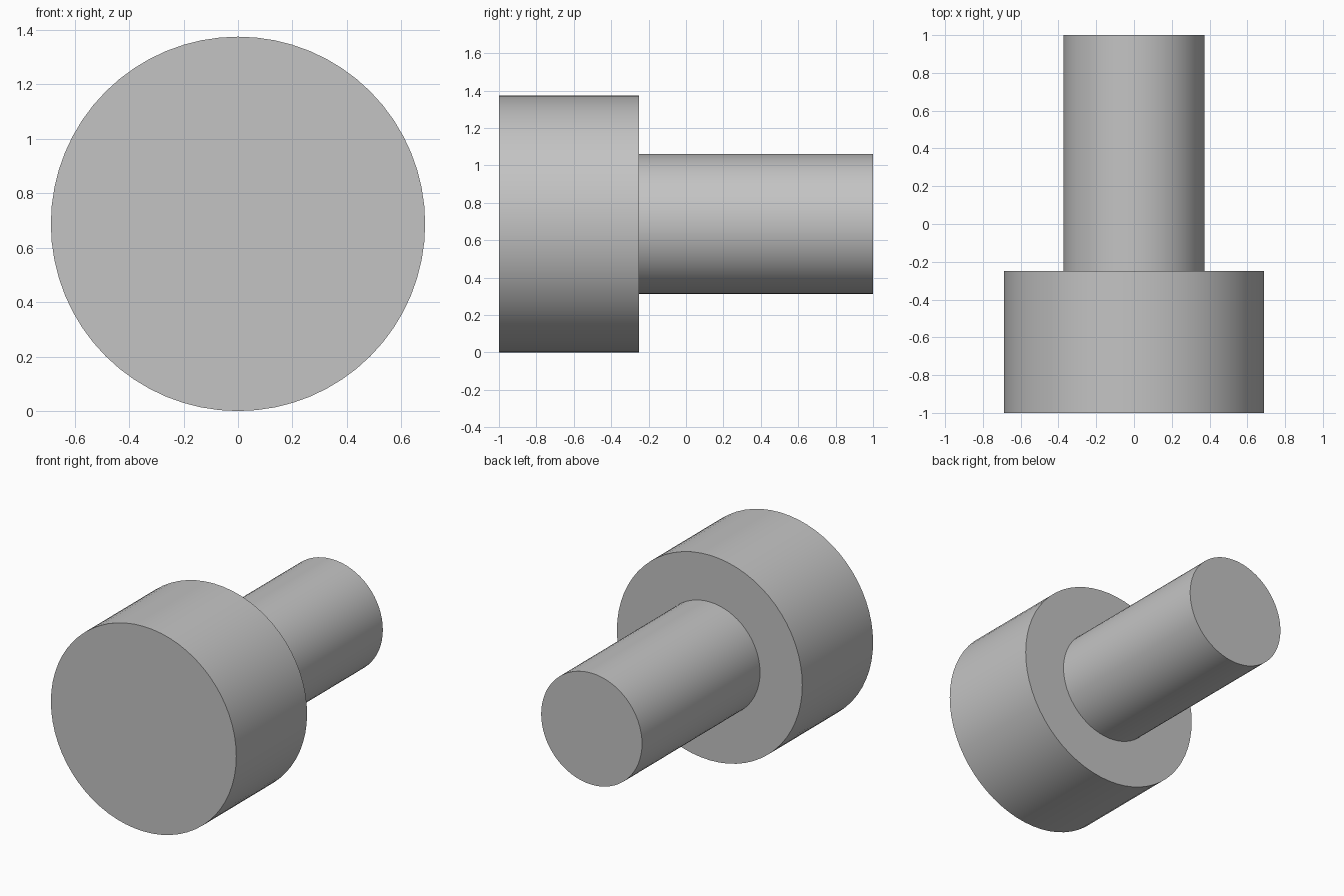
import bpy
import math

cube = bpy.data.objects.get("Cube")
if cube:
    bpy.data.objects.remove(cube, do_unlink=True)

HEAD_RADIUS = 0.6875
SHANK_RADIUS = 0.374
SHOULDER_Y = -0.25

# Plain grey finish
grey = bpy.data.materials.new("plain_grey")
grey.use_nodes = True
colour = (0.55, 0.55, 0.55, 1)
grey.diffuse_color = colour
grey.node_tree.nodes["Principled BSDF"].inputs["Base Color"].default_value = colour


def rod(name, radius, y_start, y_end):
    """Smooth-sided cylinder lying along y, on the shared axis."""
    bpy.ops.mesh.primitive_cylinder_add(
        vertices=64, radius=radius, depth=y_end - y_start,
        location=(0, (y_start + y_end) / 2, HEAD_RADIUS),
        rotation=(math.pi / 2, 0, 0))
    part = bpy.context.object
    part.name = name
    part.data.materials.append(grey)
    bpy.ops.object.shade_smooth_by_angle(angle=math.radians(30))
    return part


# Wide head at the front, narrow shank behind it
rod("head", HEAD_RADIUS, -1, SHOULDER_Y)
rod("shank", SHANK_RADIUS, SHOULDER_Y, 1)
